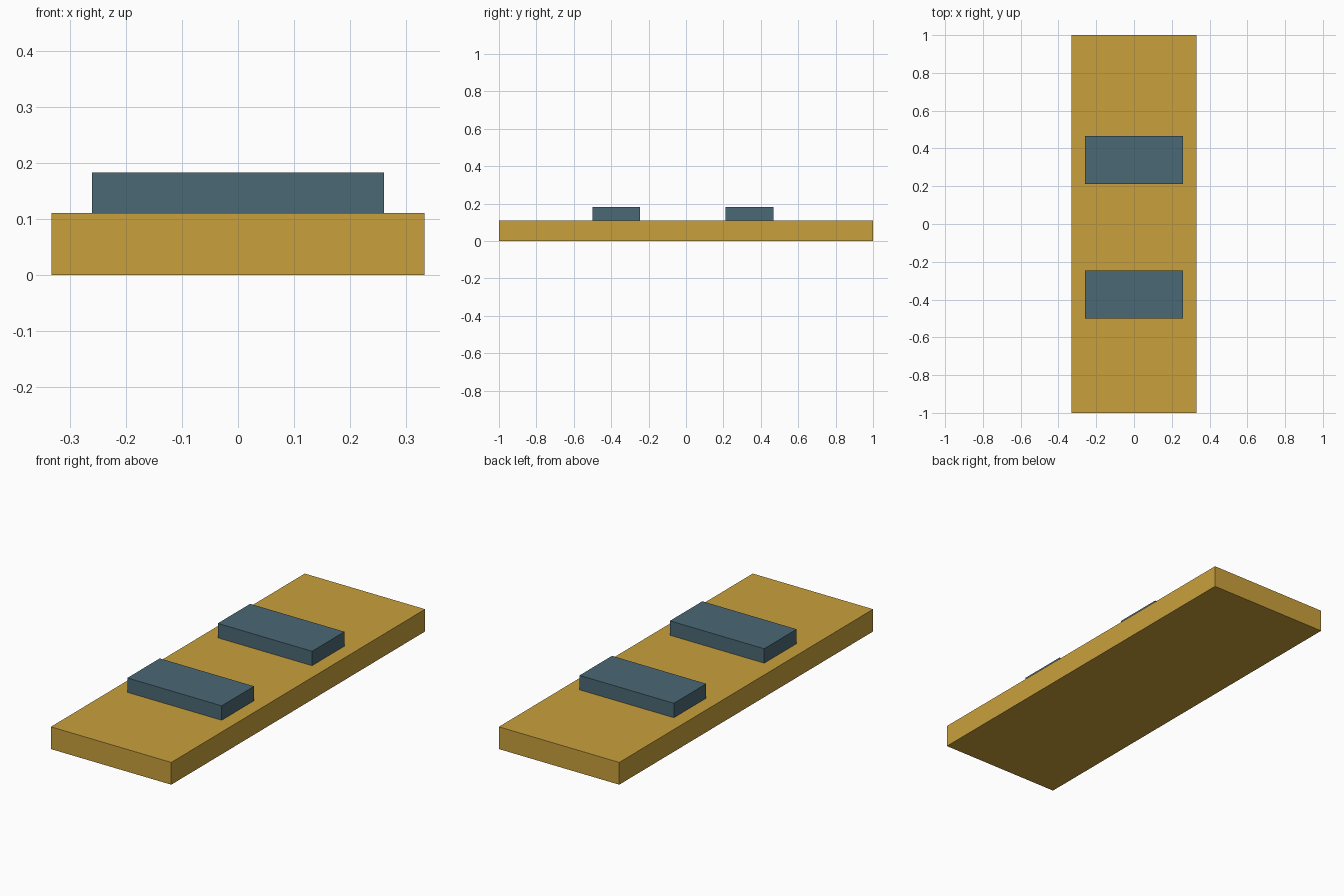
import bpy

if "Cube" in bpy.data.objects:
    bpy.data.objects.remove(bpy.data.objects["Cube"])


def material(name, rgb):
    mat = bpy.data.materials.new(name)
    mat.diffuse_color = (*rgb, 1.0)
    mat.use_nodes = True
    mat.node_tree.nodes["Principled BSDF"].inputs["Base Color"].default_value = mat.diffuse_color
    return mat


def box(name, low, high, mat):
    """Box spanning two opposite corners."""
    size = [b - a for a, b in zip(low, high)]
    centre = [(a + b) / 2 for a, b in zip(low, high)]
    bpy.ops.mesh.primitive_cube_add(size=1, location=centre)
    obj = bpy.context.object
    obj.name = name
    obj.scale = size
    bpy.ops.object.transform_apply(location=False, rotation=False, scale=True)
    obj.data.materials.append(mat)
    return obj


ochre = material("ochre", (0.584, 0.352, 0.045))
slate_blue = material("slate blue", (0.070, 0.138, 0.178))

DECK_TOP = 0.111
BLOCK_TOP = 0.183

# Long flat deck
box("deck", (-0.332, -1.0, 0.0), (0.332, 1.0, DECK_TOP), ochre)

# Two raised cross blocks resting on the deck
for name, y0, y1 in (("front_block", -0.5, -0.245), ("rear_block", 0.212, 0.467)):
    box(name, (-0.26, y0, DECK_TOP), (0.26, y1, BLOCK_TOP), slate_blue)
